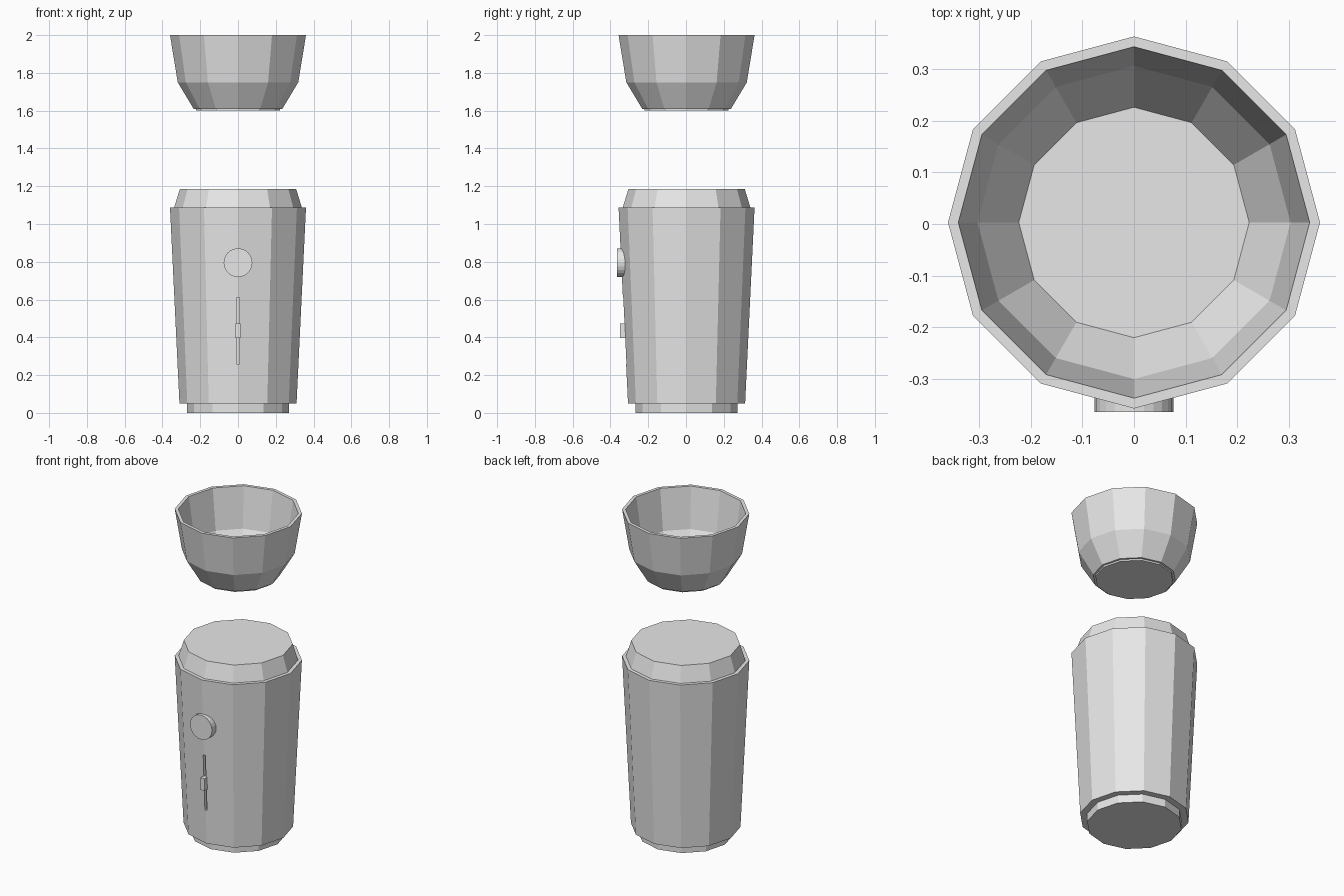
import bpy
import bmesh
from math import cos, sin, pi, radians
from mathutils import Matrix

if "Cube" in bpy.data.objects:
    bpy.data.objects.remove(bpy.data.objects["Cube"])

SIDES = 12
CENTRE_Y = 0.003

grey = bpy.data.materials.new("light_grey")
grey.use_nodes = True
grey.diffuse_color = (0.8, 0.8, 0.8, 1)
grey.node_tree.nodes["Principled BSDF"].inputs["Base Color"].default_value = (0.8, 0.8, 0.8, 1)


def finish(name, bm):
    bmesh.ops.recalc_face_normals(bm, faces=bm.faces)
    mesh = bpy.data.meshes.new(name)
    bm.to_mesh(mesh)
    bm.free()
    mesh.materials.append(grey)
    obj = bpy.data.objects.new(name, mesh)
    bpy.context.collection.objects.link(obj)
    return obj


def turned(name, profile):
    """Closed faceted solid from (radius, height) rings, capped at both ends."""
    bm = bmesh.new()
    rings = [[bm.verts.new((r * cos(2 * pi * i / SIDES),
                            r * sin(2 * pi * i / SIDES) + CENTRE_Y, z))
              for i in range(SIDES)] for r, z in profile]
    for low, high in zip(rings, rings[1:]):
        for i in range(SIDES):
            j = (i + 1) % SIDES
            bm.faces.new((low[i], low[j], high[j], high[i]))
    bm.faces.new(rings[0])
    bm.faces.new(rings[-1])
    return finish(name, bm)


def block(name, width, y0, y1, z0, z1):
    bm = bmesh.new()
    place = Matrix.Translation((0, (y0 + y1) / 2, (z0 + z1) / 2))
    size = Matrix.Diagonal((width, y1 - y0, z1 - z0, 1))
    bmesh.ops.create_cube(bm, size=1, matrix=place @ size)
    return finish(name, bm)


# Tapered flask body standing on a narrower foot
body = turned("body", [(0.27, 0), (0.27, 0.05), (0.31, 0.05), (0.36, 1.087),
                       (0.338, 1.087), (0.338, 1.07)])

# Stopper seated inside the rim
turned("stopper", [(0.338, 1.06), (0.338, 1.087), (0.308, 1.185)])

# Hollow cup above, outside surface then inside surface
turned("cup", [(0.222, 1.6), (0.222, 1.61), (0.235, 1.61), (0.319, 1.75), (0.36, 2.0),
               (0.34, 2.0), (0.303, 1.75), (0.223, 1.62)])

# Narrow slider slot cut into the front ridge
cutter = block("slot_cutter", 0.015, -0.5, -0.3, 0.26, 0.61)
cutter.hide_render = True
cutter.hide_viewport = True
cut = body.modifiers.new("slot", "BOOLEAN")
cut.operation = "DIFFERENCE"
cut.solver = "EXACT"
cut.object = cutter

# Slider in the slot
block("slider", 0.027, -0.35, -0.295, 0.397, 0.473)

# Round button on the front
bm = bmesh.new()
bmesh.ops.create_cone(bm, cap_ends=True, segments=24, radius1=0.076, radius2=0.076, depth=0.055,
                      matrix=Matrix.Translation((0, -0.3365, 0.795)) @ Matrix.Rotation(radians(90), 4, "X"))
finish("button", bm)
